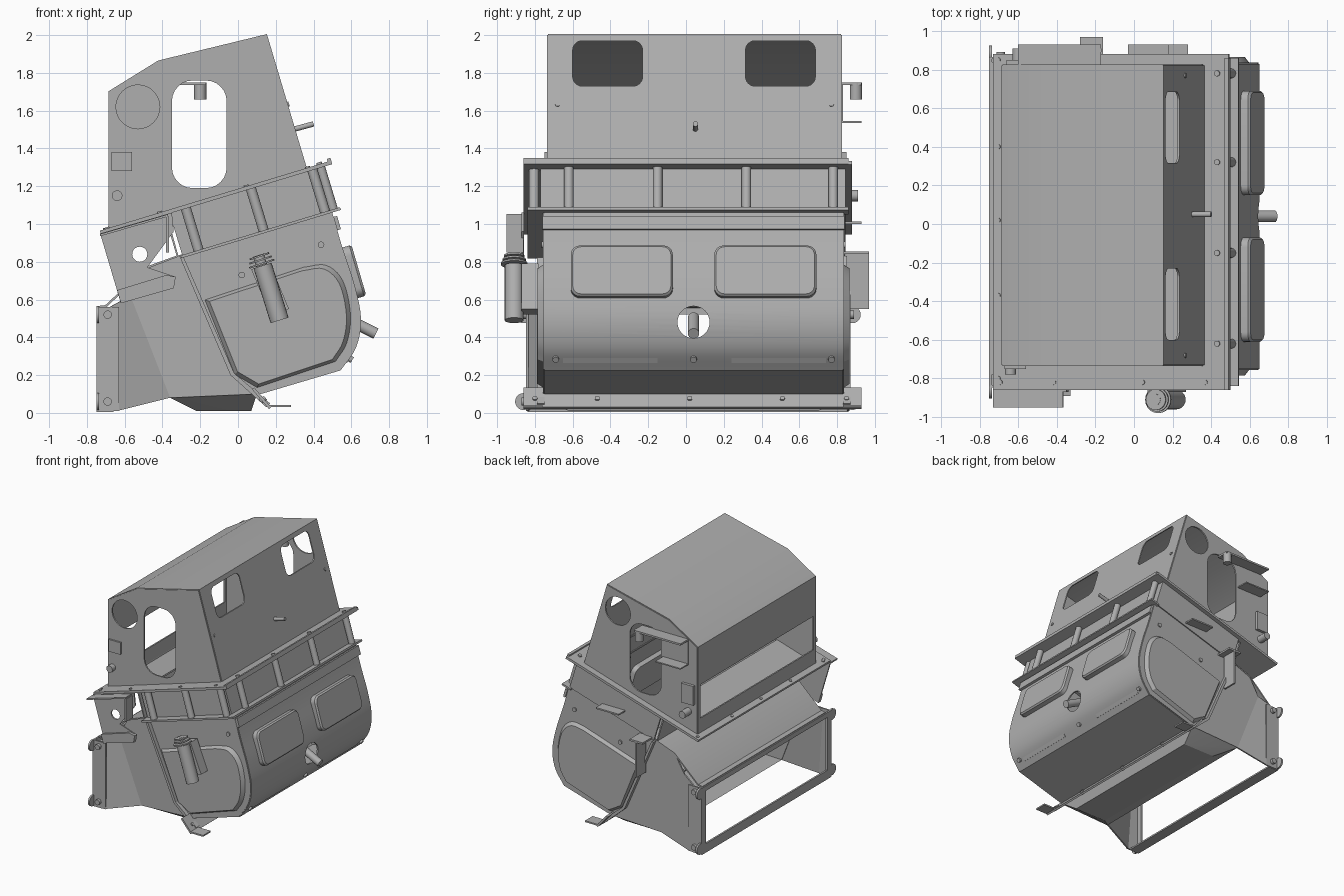
import bpy, bmesh, math
from mathutils import Vector, Matrix

cube = bpy.data.objects.get("Cube")
if cube:
    bpy.data.objects.remove(cube, do_unlink=True)

grey = bpy.data.materials.new("steel grey")
grey.use_nodes = True
COLOR = (0.43, 0.43, 0.43, 1)
grey.diffuse_color = COLOR
grey.node_tree.nodes["Principled BSDF"].inputs["Base Color"].default_value = COLOR
parts = []
Y0, Y1 = -0.75, 0.83          # end walls of the lower casing
H0, H1 = -0.73, 0.82          # end walls of the hood


def finish(name, bm, thick=0):
    bmesh.ops.recalc_face_normals(bm, faces=bm.faces)
    me = bpy.data.meshes.new(name)
    bm.to_mesh(me)
    bm.free()
    me.materials.append(grey)
    ob = bpy.data.objects.new(name, me)
    bpy.context.collection.objects.link(ob)
    if thick:
        mod = ob.modifiers.new("sheet", "SOLIDIFY")
        mod.thickness, mod.offset = thick, 0
    parts.append(ob)
    return ob


def loft(name, a, ya, yb, b=None, m=None):
    """Closed prism from outline a (x, z) at ya to outline b at yb."""
    bm = bmesh.new()
    m = m or Matrix()
    ra = [bm.verts.new(m @ Vector((p[0], ya, p[1]))) for p in a]
    rb = [bm.verts.new(m @ Vector((p[0], yb, p[1]))) for p in (b or a)]
    bm.faces.new(ra)
    bm.faces.new(rb)
    for i in range(len(a)):
        j = (i + 1) % len(a)
        bm.faces.new((ra[i], ra[j], rb[j], rb[i]))
    return finish(name, bm)


def strip(name, pts, ya, yb, thick=0.012):
    """Open folded sheet following a profile."""
    bm = bmesh.new()
    rows = [[bm.verts.new((x, y, z)) for y in (ya, yb)] for x, z in pts]
    for p, q in zip(rows, rows[1:]):
        bm.faces.new((p[0], p[1], q[1], q[0]))
    return finish(name, bm, thick)


def sheet(name, pts, thick=0.012):
    bm = bmesh.new()
    bm.faces.new([bm.verts.new(p) for p in pts])
    return finish(name, bm, thick)


def cyl(name, p, q, r, r2=None, n=20):
    p, q = Vector(p), Vector(q)
    bm = bmesh.new()
    rot = (q - p).to_track_quat("Z", "Y").to_matrix().to_4x4()
    bmesh.ops.create_cone(bm, cap_ends=True, segments=n, radius1=r, radius2=r2 or r,
                          depth=(q - p).length, matrix=Matrix.Translation((p + q) / 2) @ rot)
    return finish(name, bm)


def rect(x0, x1, z0, z1):
    return [(x0, z0), (x1, z0), (x1, z1), (x0, z1)]


def box(name, x0, x1, y0, y1, z0, z1):
    return loft(name, rect(x0, x1, z0, z1), y0, y1)


def rounded(cx, cz, w, h, r, n=6):
    pts = []
    for k, (sx, sz) in enumerate(((1, 1), (-1, 1), (-1, -1), (1, -1))):
        for i in range(n + 1):
            t = math.pi / 2 * (k + i / n)
            pts.append((cx + sx * (w / 2 - r) + r * math.cos(t), cz + sz * (h / 2 - r) + r * math.sin(t)))
    return pts


def spline(p, n=5):
    p = [Vector(v) for v in p]
    e = [2 * p[0] - p[1]] + p + [2 * p[-1] - p[-2]]
    out = []
    for a, b, c, d in zip(e, e[1:], e[2:], e[3:]):
        for i in range(n):
            t = i / n
            out.append(0.5 * (2 * b + (c - a) * t + (2 * a - 5 * b + 4 * c - d) * t * t
                              + (3 * b - a - 3 * c + d) * t ** 3))
    return [tuple(v) for v in out + [p[-1]]]


def cut(ob, *cutters):
    for c in cutters:
        mod = ob.modifiers.new("cut", "BOOLEAN")
        mod.operation, mod.object, mod.solver = "DIFFERENCE", c, "EXACT"
    dg = bpy.context.evaluated_depsgraph_get()
    me = bpy.data.meshes.new_from_object(ob.evaluated_get(dg))
    ob.modifiers.clear()
    ob.data = me
    for c in cutters:
        parts.remove(c)
        bpy.data.objects.remove(c, do_unlink=True)


def side_matrix(origin, n):
    """Local x runs along world y, local y is the outward normal n."""
    n = Vector(n).normalized()
    t = Vector((-n.z, 0, n.x))
    return Matrix.Translation(origin) @ Matrix((Vector((0, 1, 0)), n, t)).transposed().to_4x4()


# Hood: folded sheet with windows and an open rear side
hood = [(0.36, 1.29), (0.15, 2.0), (-0.42, 1.86), (-0.68, 1.7), (-0.68, 0.98)]
face = Matrix.Rotation(math.pi / 2, 4, "Z")
shell = strip("hood_shell", hood, H0, H1)
cut(shell, box("c", -0.8, -0.6, H0 + 0.03, H1 - 0.03, 1.1, 1.38),
    *[loft("c", rounded(y, 1.85, 0.37, 0.24, 0.05), -0.1, -0.4, m=face) for y in (-0.415, 0.5)])
for name, y, hx, hz in (("hood_front_wall", H0, -0.53, 1.62), ("hood_back_wall", H1, 0.05, 1.81)):
    wall = loft(name, hood, y - 0.006, y + 0.006)
    cut(wall, loft("c", rounded(-0.205, 1.475, 0.29, 0.57, 0.11), y - 0.1, y + 0.1),
        cyl("c", (hx, y - 0.1, hz), (hx, y + 0.1, hz), 0.116, n=32))
cyl("hood_pin", (0.29, 0.05, 1.5), (0.4, 0.05, 1.53), 0.014)
for y in (-0.68, 0.77):
    cyl("hood_bolt", (0.25, y, 1.63), (0.27, y, 1.636), 0.013)

# Tilted frame between hood and casing
U = Vector((0.957, 0.29))
V = Vector((-0.29, 0.957))


def tilt(u, v):
    return tuple(Vector((-0.73, 0.96)) + U * u + V * v)


def tbox(name, u0, u1, v0, v1, y0, y1):
    return loft(name, [tilt(u, v) for u, v in rect(u0, u1, v0, v1)], y0, y1)


def trod(name, u, v0, v1, y, r):
    (x0, z0), (x1, z1) = tilt(u, v0), tilt(u, v1)
    return cyl(name, (x0, y, z0), (x1, y, z1), r)


tbox("flange_front", 0, 1.275, -0.015, 0.005, -0.86, H0)
tbox("flange_back", 0, 1.275, -0.015, 0.005, H1, 0.88)
tbox("flange_right", 1.13, 1.275, -0.015, 0.005, H0, H1)
tbox("flange_left", 0, 0.06, -0.015, 0.005, H0, H1)
tbox("flange_edge", 1.26, 1.28, -0.015, 0.02, -0.86, 0.86)
tbox("frame_floor", 0.06, 0.42, -0.015, -0.003, H0, H1)
tbox("frame_front_wall", 0.38, 1.19, -0.25, -0.01, -0.77, -0.755)
tbox("frame_back_wall", 0.38, 1.19, -0.25, -0.01, 0.83, 0.845)
tbox("frame_right_wall", 1.175, 1.19, -0.25, -0.01, -0.77, 0.845)
tbox("frame_lip_front", 0.37, 1.253, -0.26, -0.245, -0.84, -0.755)
tbox("frame_lip_right", 1.17, 1.253, -0.26, -0.245, -0.84, 0.86)
for y in (-0.62, -0.15, 0.32, 0.78):
    trod("frame_rib_right", 1.215, -0.25, -0.01, y, 0.025)
    trod("flange_bolt_right", 1.215, 0, 0.015, y, 0.015)
for u in (0.47, 0.83, 1.17):
    trod("frame_rib_front", u, -0.25, -0.01, -0.805, 0.027)
for u in (0.04, 0.33, 0.81, 1.15):
    trod("flange_bolt_front", u, 0, 0.012, -0.82, 0.013)
for y in (-0.8, -0.37, 0.02, 0.4, 0.85):
    trod("flange_bolt_left", 0.03, 0, 0.012, y, 0.012)

# Lower casing: curved shell and end walls
curve = spline([(0.49, 1.07), (0.545, 0.88), (0.61, 0.68), (0.645, 0.5), (0.62, 0.35), (0.54, 0.23)])
shell = strip("casing_shell", curve + [(0.1, 0.1)], Y0, Y1)
cut(shell, cyl("c", (0.5, 0.04, 0.48), (0.8, 0.04, 0.48), 0.085, n=32))
outline = curve + [(0.1, 0.1), (-0.36, 0.08), (-0.57, 0.62), (-0.48, 0.77), (-0.33, 0.83)]
dome = spline([(0.35, 0.775), (0.47, 0.785), (0.56, 0.7), (0.6, 0.52), (0.58, 0.37), (0.52, 0.27)])
dome += [(0.1, 0.13), (-0.02, 0.2), (-0.18, 0.6)]
inner = [(0.23 + (x - 0.23) * 0.93, 0.46 + (z - 0.46) * 0.93) for x, z in dome]
for y, s, tag in ((Y0, -1, "front"), (Y1, 1, "back")):
    loft("casing_wall_" + tag, outline, y - 0.006, y + 0.006)
    loft("end_cover_" + tag, dome, y, y + s * 0.035, inner)
    seam = [(-0.31, 0.83), (-0.29, 0.83), (-0.02, 0.21), (0.17, 0.05), (0.15, 0.03), (-0.04, 0.2)]
    loft("seam_flange_" + tag, seam, y, y + s * 0.04)
    for x, z in ((0.44, 0.89), (0.02, 0.73)):
        cyl("end_bolt", (x, y, z), (x, y + s * 0.015, z), 0.017)

# Raised covers, lower strips and bolts on the curved side
m = side_matrix((0.64, 0, 0.755), (0.96, 0, 0.28))
for y in (-0.34, 0.42):
    loft("side_cover", rounded(y, 0, 0.54, 0.28, 0.05), -0.1, -0.012, m=m)
    loft("side_cover_face", rounded(y, 0, 0.54, 0.28, 0.05), -0.012, 0,
         rounded(y, 0, 0.52, 0.26, 0.045), m=m)
m = side_matrix((0.586, 0, 0.295), (0.86, 0, -0.5))
for y in (-0.4, 0.49):
    loft("lower_strip", rect(y - 0.25, y + 0.25, -0.03, 0.03), -0.01, 0.008, m=m)
for y in (-0.69, 0.04, 0.77):
    cyl("lower_bolt", (0.57, y, 0.3), (0.605, y, 0.28), 0.017)
    cyl("upper_bolt", (0.49, y, 1.0), (0.525, y, 1.01), 0.015)
strip("upper_rail", [(0.515, 1.04), (0.535, 0.97)], -0.76, 0.84, 0.02)
cyl("drain_pipe", (0.56, 0.04, 0.505), (0.73, 0.04, 0.42), 0.03)

# Bottom pan and cross rail with lugs
bm = bmesh.new()
for x, z, ya, yb in ((-0.36, 0.08, Y0, Y1), (0.1, 0.1, Y0, Y1), (-0.22, 0.01, -0.62, 0.7), (0.07, 0.01, -0.62, 0.7)):
    for y in (ya, yb):
        bm.verts.new((x, y, z))
bmesh.ops.convex_hull(bm, input=bm.verts)
finish("bottom_pan", bm)
strip("cross_rail", [(0.08, 0.13), (0.17, 0.025)], -0.86, 0.93, 0.015)
for y in (-0.86, 0.83):
    box("rail_lug", 0.16, 0.28, y, y + 0.1, 0.03, 0.042)
for y in (-0.8, -0.47, 0.02, 0.51, 0.85):
    cyl("rail_bolt", (0.12, y, 0.06), (0.145, y, 0.08), 0.013)

# Discharge chute with an open rectangular mouth
strip("chute_roof", [(-0.74, 0.56), (-0.7, 0.565), (-0.48, 0.77), (-0.32, 0.83), (-0.38, 1.04)], -0.78, 0.84)
for y, ye, s, tag in ((Y0, -0.84, -1, "front"), (Y1, 0.86, 1, "back")):
    sheet("chute_side_" + tag, [(-0.57, y, 0.62), (-0.36, y, 0.08), (-0.64, ye, 0.01), (-0.68, ye, 0.56)])
    box("chute_cheek_" + tag, -0.75, -0.63, ye - 0.006, ye + 0.006, 0.01, 0.56)
    box("mouth_post_" + tag, -0.75, -0.735, min(ye, ye - s * 0.05), max(ye, ye - s * 0.05), 0.01, 0.56)
    for z in (0.06, 0.52):
        cyl("mouth_lug", (-0.75, ye + s * 0.02, z), (-0.735, ye + s * 0.02, z), 0.045)
        cyl("cheek_bolt", (-0.69, ye, z), (-0.69, ye + s * 0.03, z), 0.022)
box("mouth_sill", -0.75, -0.735, -0.84, 0.86, 0.01, 0.08)
box("mouth_sill_lip", -0.75, -0.66, -0.84, 0.86, 0.005, 0.018)
box("mouth_header", -0.75, -0.735, -0.84, 0.86, 0.52, 0.56)

# Hanging bracket at the front left corner
plate = loft("corner_bracket", [(-0.73, 0.95), (-0.62, 0.58), (-0.34, 0.66), (-0.33, 0.72), (-0.48, 0.77),
                                (-0.34, 0.96), (-0.35, 1.06)], -0.87, -0.858)
cut(plate, cyl("c", (-0.52, -1, 0.84), (-0.52, -0.8, 0.84), 0.04))
box("bracket_rib", -0.38, -0.365, -0.95, -0.86, 0.85, 1.04)
loft("bracket_shelf", [(-0.73, 0.935), (-0.37, 1.04), (-0.37, 1.052), (-0.73, 0.947)], -0.95, -0.86)
loft("bracket_tab", [(-0.62, 0.58), (-0.34, 0.66), (-0.33, 0.72), (-0.38, 0.73), (-0.64, 0.65)], -0.89, -0.87)

# Sprung fitting on the front
cyl("fitting_barrel", (0.13, -0.91, 0.78), (0.22, -0.91, 0.49), 0.05)
cyl("fitting_cap", (0.108, -0.91, 0.835), (0.125, -0.91, 0.78), 0.03)
for k in range(3):
    z = 0.785 + 0.02 * k
    cyl("fitting_disc", (0.127 - 0.006 * k, -0.91, z), (0.124 - 0.006 * k, -0.91, z + 0.009), 0.07 - 0.008 * k)
loft("fitting_plate", [(0.07, 0.76), (0.17, 0.79), (0.27, 0.55), (0.17, 0.52)], -0.87, -0.78)

# Small fittings on the hood walls
box("latch_plate", -0.67, -0.56, -0.75, -0.73, 1.28, 1.38)
cyl("latch_knob", (-0.64, -0.78, 1.15), (-0.64, -0.73, 1.15), 0.028)
cyl("sensor", (-0.2, 0.9, 1.66), (-0.2, 0.9, 1.75), 0.032)
box("sensor_arm", -0.6, -0.17, 0.82, 0.93, 1.735, 1.75)
box("back_bracket", -0.6, -0.37, 0.82, 0.93, 1.535, 1.545)
box("back_bracket_web", -0.6, -0.37, 0.82, 0.83, 1.535, 1.75)
cyl("back_knob", (-0.6, 0.82, 1.15), (-0.6, 0.91, 1.15), 0.03)
box("back_latch", -0.66, -0.55, 0.82, 0.85, 1.22, 1.38)
box("back_rail", -0.03, 0.18, 0.845, 0.93, 1.0, 1.012)
box("back_hanger", -0.28, -0.16, 0.83, 0.97, 0.84, 0.855)
box("back_hanger_plate", -0.225, -0.21, 0.85, 0.97, 0.55, 0.85)

# Bake modifiers and smooth the curved faces
for ob in parts:
    if ob.modifiers:
        cut(ob)
bpy.ops.object.select_all(action="DESELECT")
for ob in parts:
    ob.select_set(True)
bpy.context.view_layer.objects.active = parts[0]
bpy.ops.object.shade_smooth_by_angle(angle=math.radians(25))
